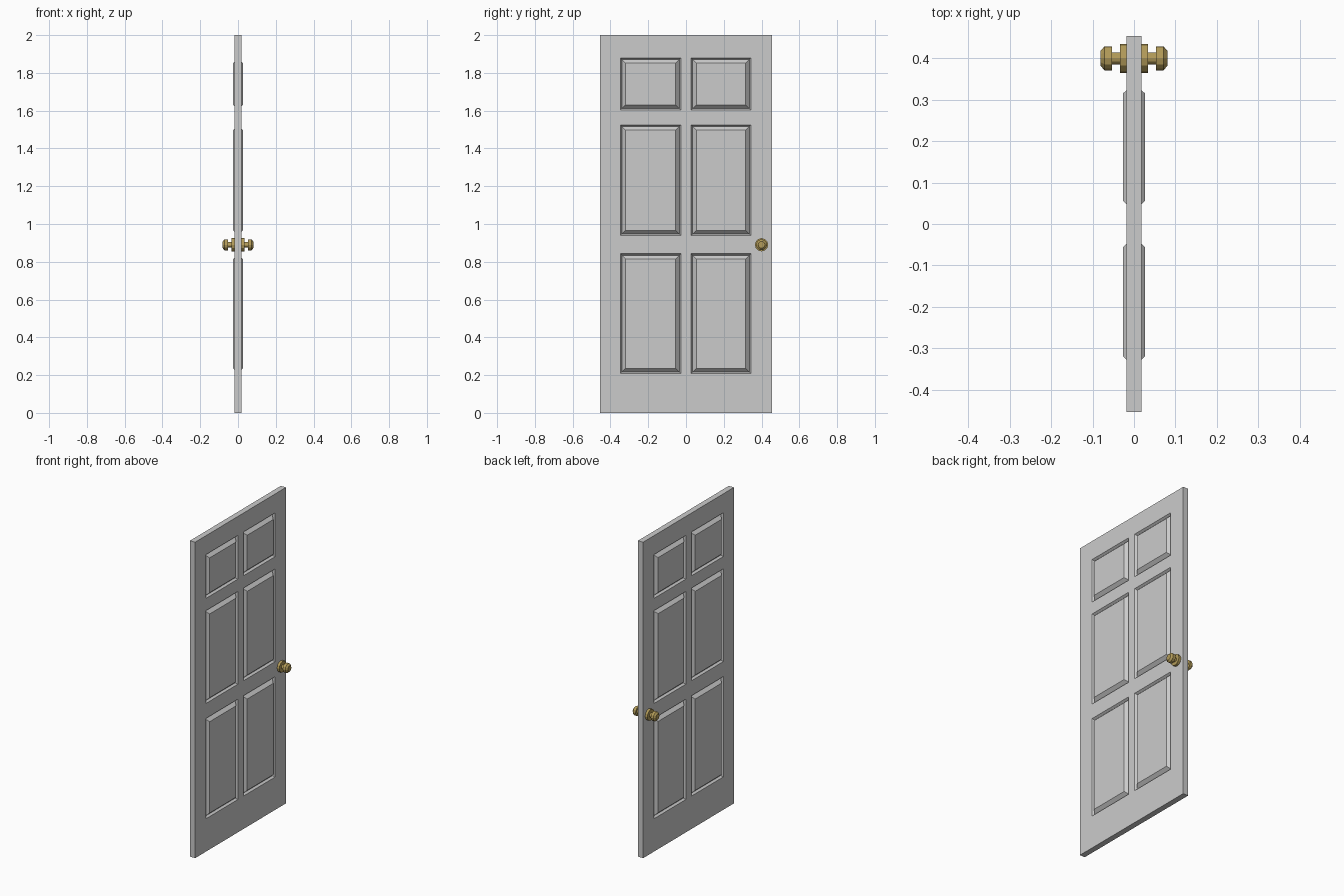
import bpy, bmesh, math

if "Cube" in bpy.data.objects:
    bpy.data.objects.remove(bpy.data.objects["Cube"])

HALF_T, HALF_W, HEIGHT = 0.018, 0.454, 2.0
Y_PANELS = [(-0.348, -0.027), (0.027, 0.344)]
Z_PANELS = [(0.208, 0.843), (0.938, 1.525), (1.603, 1.88)]


def finish(name, bm):
    bmesh.ops.recalc_face_normals(bm, faces=bm.faces)
    me = bpy.data.meshes.new(name)
    bm.to_mesh(me)
    bm.free()
    ob = bpy.data.objects.new(name, me)
    bpy.context.collection.objects.link(ob)
    return ob


def within(v, spans):
    return any(a < v < b for a, b in spans)


# Door slab: a box cut along the panel borders
bm = bmesh.new()
bmesh.ops.create_cube(bm, size=1)
for v in bm.verts:
    v.co = (v.co.x * 2 * HALF_T, v.co.y * 2 * HALF_W, (v.co.z + 0.5) * HEIGHT)
cuts = [((0, y, 0), (0, 1, 0)) for s in Y_PANELS for y in s]
cuts += [((0, 0, z), (0, 0, 1)) for s in Z_PANELS for z in s]
for co, no in cuts:
    bmesh.ops.bisect_plane(bm, geom=bm.verts[:] + bm.edges[:] + bm.faces[:],
                           plane_co=co, plane_no=no)
bm.normal_update()

# Six panels on both sides: sunken groove, then raised bevelled field
panels = []
for f in bm.faces:
    c = f.calc_center_median()
    if abs(f.normal.x) > 0.9 and within(c.y, Y_PANELS) and within(c.z, Z_PANELS):
        panels.append(f)
bmesh.ops.inset_individual(bm, faces=panels, thickness=0.012, depth=-0.013)
bm.normal_update()
bmesh.ops.inset_individual(bm, faces=panels, thickness=0.028, depth=0.021)
finish("door_panel", bm)

# Brass knobs: lathed profile of rose, neck and chamfered grip
brass = bpy.data.materials.new("brass")
brass.diffuse_color = (0.45, 0.33, 0.1, 1)
brass.use_nodes = True
brass.node_tree.nodes["Principled BSDF"].inputs["Base Color"].default_value = brass.diffuse_color
PROFILE = [(0.017, 0.035), (0.034, 0.035), (0.034, 0.0145), (0.053, 0.0145),
           (0.053, 0.029), (0.071, 0.029), (0.081, 0.018)]
SIDES = 12


def knob(name, side):
    bm = bmesh.new()
    rings = []
    for x, r in PROFILE:
        angles = [2 * math.pi * i / SIDES for i in range(SIDES)]
        rings.append([bm.verts.new((side * x, 0.4 + r * math.cos(a), 0.89 + r * math.sin(a)))
                      for a in angles])
    for a, b in zip(rings, rings[1:]):
        for i in range(SIDES):
            j = (i + 1) % SIDES
            bm.faces.new((a[i], a[j], b[j], b[i]))
    bm.faces.new(rings[0])
    bm.faces.new(rings[-1])
    finish(name, bm).data.materials.append(brass)


knob("outer_knob", 1)
knob("inner_knob", -1)
